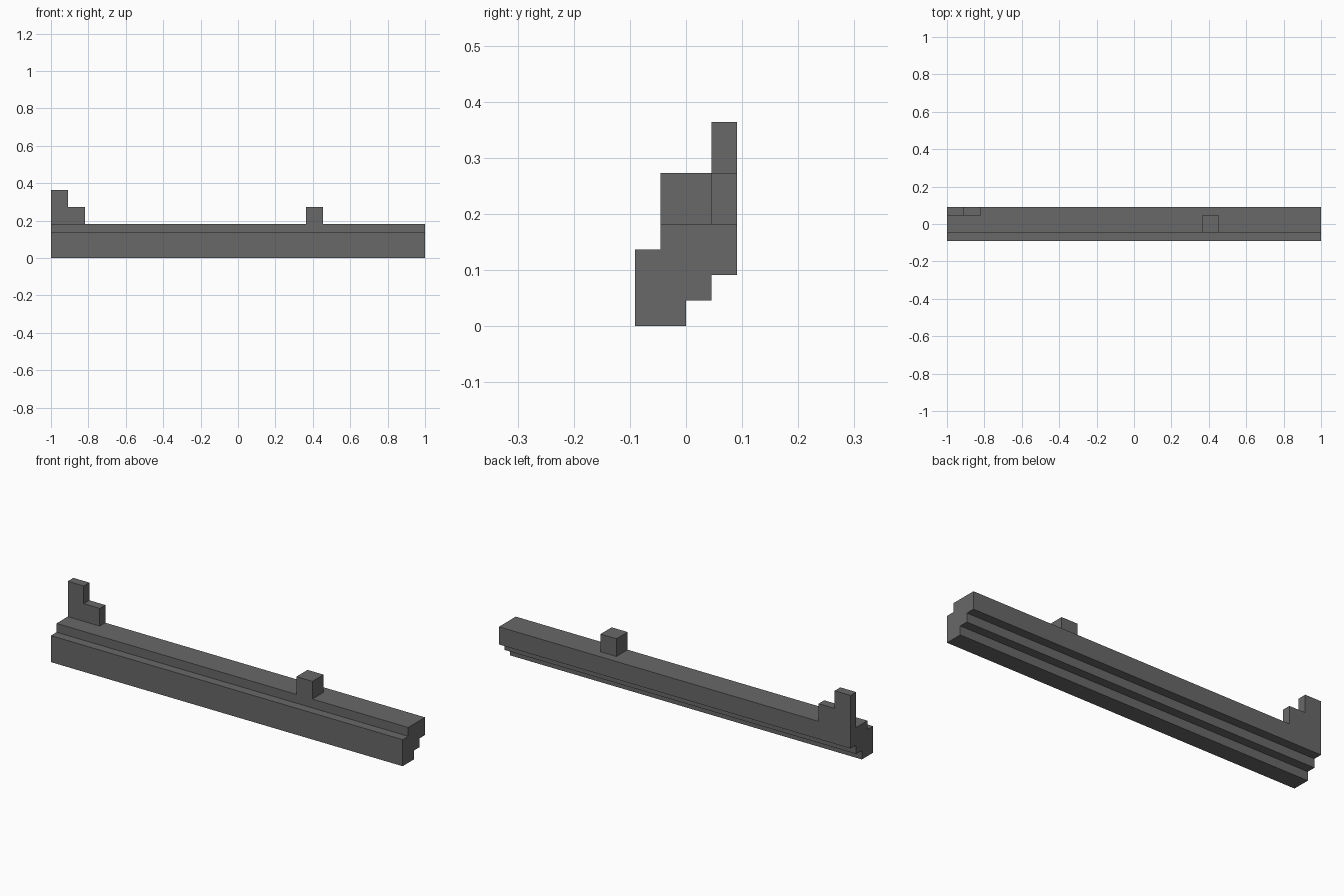
import bpy
import bmesh
from mathutils import Vector

cube = bpy.data.objects.get("Cube")
if cube:
    bpy.data.objects.remove(cube, do_unlink=True)

U = 1 / 11  # one block of the stepped grid

# Single stone colour
stone = bpy.data.materials.new("dark grey stone")
stone.use_nodes = True
grey = (0.14, 0.14, 0.14, 1)
stone.diffuse_color = grey
bsdf = next(n for n in stone.node_tree.nodes if n.type == 'BSDF_PRINCIPLED')
bsdf.inputs["Base Color"].default_value = grey
bsdf.inputs["Roughness"].default_value = 0.8


def extrude_profile(name, points, direction):
    """Make a solid from a closed outline in block units, swept along direction."""
    bm = bmesh.new()
    face = bm.faces.new([bm.verts.new(Vector(p) * U) for p in points])
    swept = bmesh.ops.extrude_face_region(bm, geom=[face])["geom"]
    verts = [g for g in swept if isinstance(g, bmesh.types.BMVert)]
    bmesh.ops.translate(bm, verts=verts, vec=Vector(direction) * U)
    bmesh.ops.recalc_face_normals(bm, faces=bm.faces)
    mesh = bpy.data.meshes.new(name)
    bm.to_mesh(mesh)
    bm.free()
    mesh.materials.append(stone)
    obj = bpy.data.objects.new(name, mesh)
    bpy.context.collection.objects.link(obj)
    return obj


# Long beam: stepped cross-section in y, z swept along x
section = [(-1, 0), (0, 0), (0, .5), (.5, .5), (.5, 1), (1, 1),
           (1, 2), (-.5, 2), (-.5, 1.5), (-1, 1.5)]
extrude_profile("stepped_beam", [(-11, y, z) for y, z in section], (22, 0, 0))

# Stepped end post at the back of the right end: outline in x, z swept along y
post = [(-11, 2), (-9, 2), (-9, 3), (-10, 3), (-10, 4), (-11, 4)]
extrude_profile("end_post", [(x, .5, z) for x, z in post], (0, .5, 0))

# Small block on top of the beam
block = [(4, 2), (5, 2), (5, 3), (4, 3)]
extrude_profile("top_block", [(x, -.5, z) for x, z in block], (0, 1, 0))
